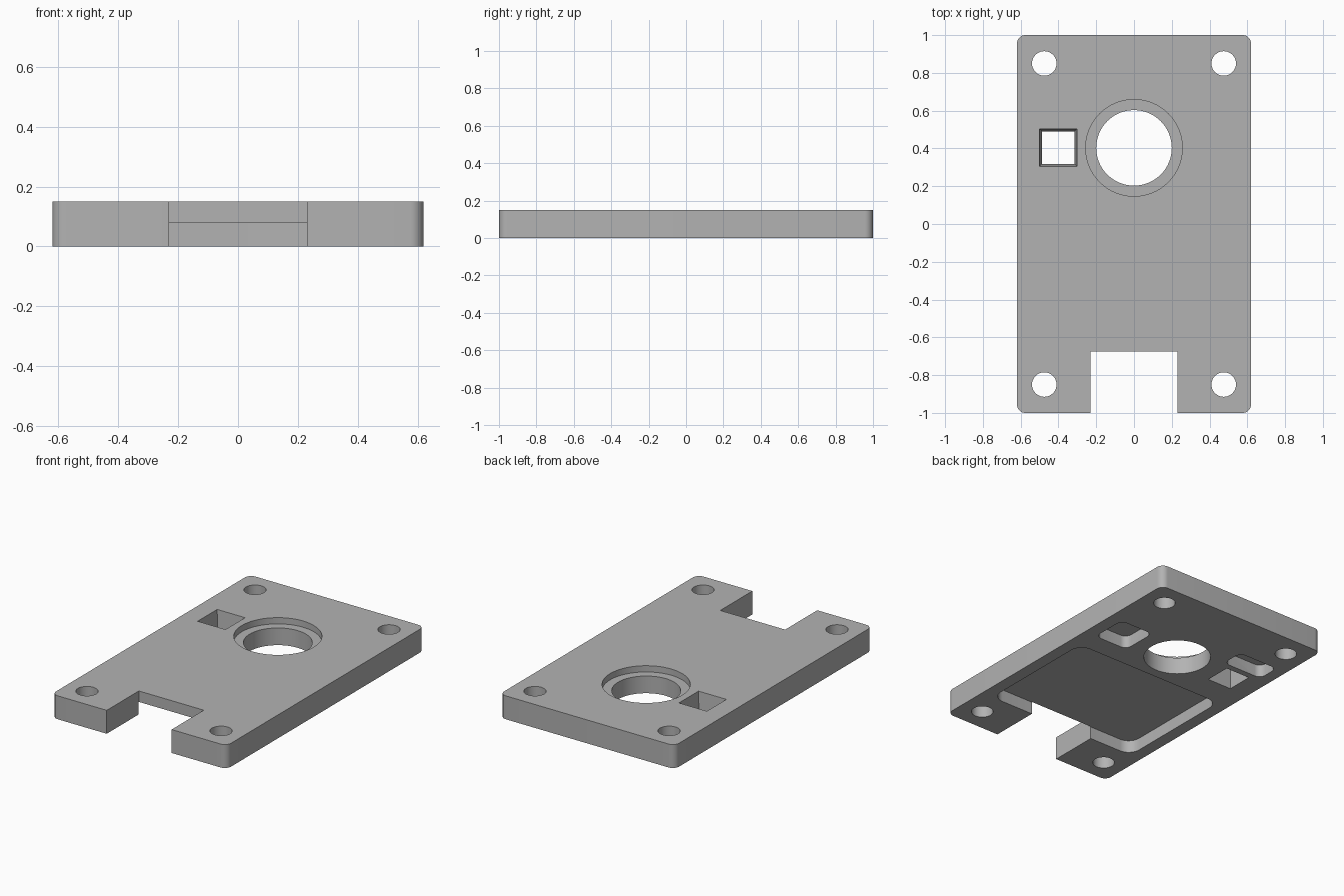
import bpy, bmesh, math

if "Cube" in bpy.data.objects:
    bpy.data.objects.remove(bpy.data.objects["Cube"])

THICK = 0.15
grey = bpy.data.materials.new("grey")
grey.diffuse_color = (0.45, 0.45, 0.45, 1)
grey.use_nodes = True
grey.node_tree.nodes["Principled BSDF"].inputs["Base Color"].default_value = grey.diffuse_color


def circle(cx, cy, r, n=48):
    return [(cx + r * math.cos(2 * math.pi * i / n), cy + r * math.sin(2 * math.pi * i / n))
            for i in range(n)]


def rounded(x0, x1, y0, y1, r=0.0, n=8):
    """Rectangle outline, with arc corners when r > 0."""
    if r == 0:
        return [(x0, y0), (x1, y0), (x1, y1), (x0, y1)]
    pts = []
    centres = [(x1 - r, y1 - r), (x0 + r, y1 - r), (x0 + r, y0 + r), (x1 - r, y0 + r)]
    for k, (cx, cy) in enumerate(centres):
        for i in range(n + 1):
            a = math.pi / 2 * (k + i / n)
            pts.append((cx + r * math.cos(a), cy + r * math.sin(a)))
    return pts


def prism(name, lower, z0, z1, upper=None):
    """Solid between an outline at z0 and a matching outline at z1."""
    bm = bmesh.new()
    lo = [bm.verts.new((x, y, z0)) for x, y in lower]
    hi = [bm.verts.new((x, y, z1)) for x, y in (upper or lower)]
    bm.faces.new(lo[::-1])
    bm.faces.new(hi)
    n = len(lo)
    for i in range(n):
        j = (i + 1) % n
        bm.faces.new((lo[i], lo[j], hi[j], hi[i]))
    bmesh.ops.recalc_face_normals(bm, faces=bm.faces)
    mesh = bpy.data.meshes.new(name)
    bm.to_mesh(mesh)
    bm.free()
    mesh.materials.append(grey)
    obj = bpy.data.objects.new(name, mesh)
    bpy.context.collection.objects.link(obj)
    return obj


plate = prism("mounting_plate", rounded(-0.62, 0.62, -1, 1, 0.045), 0, THICK)
bpy.context.view_layer.objects.active = plate


def cut(lower, z0, z1, upper=None):
    """Subtract a prism from the plate."""
    cutter = prism("cutter", lower, z0, z1, upper)
    cutter.hide_render = True
    mod = plate.modifiers.new("cut", 'BOOLEAN')
    mod.operation = 'DIFFERENCE'
    mod.solver = 'EXACT'
    mod.object = cutter
    bpy.ops.object.modifier_apply(modifier=mod.name)
    bpy.data.objects.remove(cutter)


# Corner screw holes
for sx in (-1, 1):
    for sy in (-1, 1):
        cut(circle(sx * 0.475, sy * 0.85, 0.065, 32), -0.1, 0.3)

# Main round hole with a counterbore from above
cut(circle(0, 0.403, 0.2, 64), -0.1, 0.3)
cut(circle(0, 0.403, 0.256, 64), THICK - 0.04, 0.3)

# Square hole, widening towards the top
cut(rounded(-0.487, -0.315, 0.318, 0.49), -0.001, THICK + 0.001,
    rounded(-0.5, -0.302, 0.305, 0.503))

# Front notch
cut(rounded(-0.23, 0.23, -1.2, -0.675), -0.1, 0.3)

# Underside recesses: one large, two small
cut(rounded(-0.54, 0.54, -0.678, 0.14, 0.08), -0.1, 0.08)
cut(rounded(0.295, 0.535, 0.28, 0.52, 0.045), -0.1, 0.08)
cut(rounded(-0.545, -0.26, 0.53, 0.68, 0.045), -0.1, 0.08)

plate.select_set(True)
bpy.ops.object.shade_smooth_by_angle(angle=math.radians(30))
